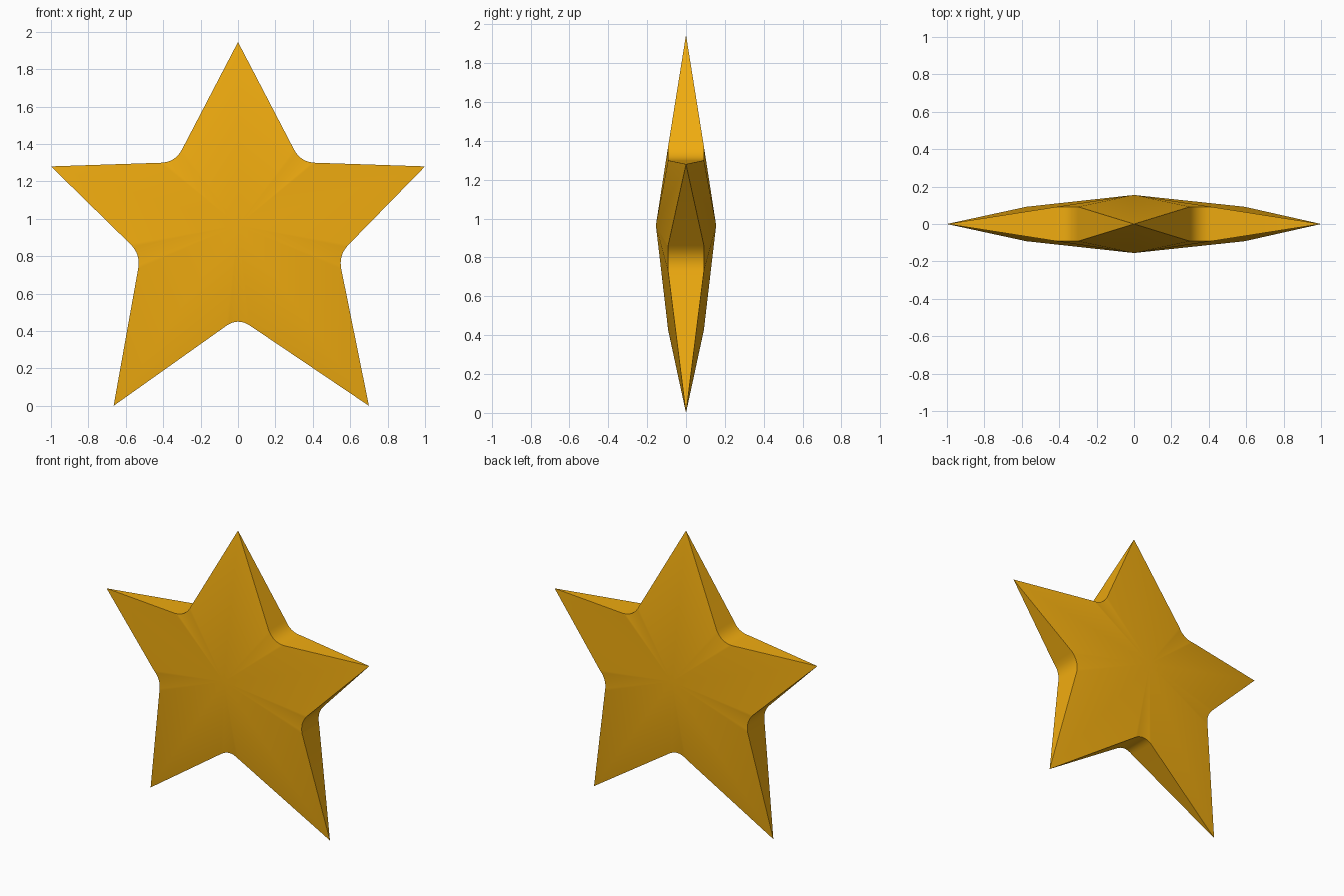
import bpy, bmesh
from math import radians
from mathutils import Vector

if "Cube" in bpy.data.objects:
    bpy.data.objects.remove(bpy.data.objects["Cube"])

# Outline in the x-z plane: star tips and the sharp notch after each tip
TIPS = [(0, 1.945), (1, 1.28), (0.70, 0.0), (-0.665, 0.0), (-1, 1.28)]
NOTCHES = [(0.335, 1.302), (0.537, 0.806), (0, 0.472), (-0.52, 0.81), (-0.335, 1.302)]
CENTRE = (0, 0.965)
APEX_DEPTH, NOTCH_DEPTH = 0.155, 0.092
ROUND, STEPS = 0.078, 8

bm = bmesh.new()


def vert(p, y):
    return bm.verts.new((p[0], y, p[1]))


def rounded_notch(a, corner, b):
    """Points that round off the notch between tips a and b."""
    a, c, b = Vector(a), Vector(corner), Vector(b)
    p = c + (a - c).normalized() * ROUND
    q = c + (b - c).normalized() * ROUND
    return [p * (1 - t) ** 2 + c * 2 * t * (1 - t) + q * t * t
            for t in (i / STEPS for i in range(STEPS + 1))]


# Front and back rims share the knife-sharp tips
front, back = [], []
for i, tip in enumerate(TIPS):
    shared = vert(tip, 0)
    front.append(shared)
    back.append(shared)
    for p in rounded_notch(tip, NOTCHES[i], TIPS[(i + 1) % 5]):
        front.append(vert(p, -NOTCH_DEPTH))
        back.append(vert(p, NOTCH_DEPTH))

# Raised faces fanned from the centre, and tapering side walls
front_apex, back_apex = vert(CENTRE, -APEX_DEPTH), vert(CENTRE, APEX_DEPTH)
for i in range(len(front)):
    j = (i + 1) % len(front)
    bm.faces.new((front_apex, front[i], front[j]))
    bm.faces.new((back_apex, back[j], back[i]))
    bm.faces.new(dict.fromkeys((front[j], front[i], back[i], back[j])))
bmesh.ops.recalc_face_normals(bm, faces=bm.faces)

mesh = bpy.data.meshes.new("star")
bm.to_mesh(mesh)
bm.free()
star = bpy.data.objects.new("star", mesh)
bpy.context.collection.objects.link(star)

# Golden finish
gold = bpy.data.materials.new("gold")
gold.diffuse_color = (0.87, 0.41, 0.005, 1)
gold.use_nodes = True
gold.node_tree.nodes["Principled BSDF"].inputs["Base Color"].default_value = gold.diffuse_color
mesh.materials.append(gold)

# Smooth faces and notches, crisp rim
bpy.context.view_layer.objects.active = star
star.select_set(True)
bpy.ops.object.shade_smooth_by_angle(angle=radians(35))
